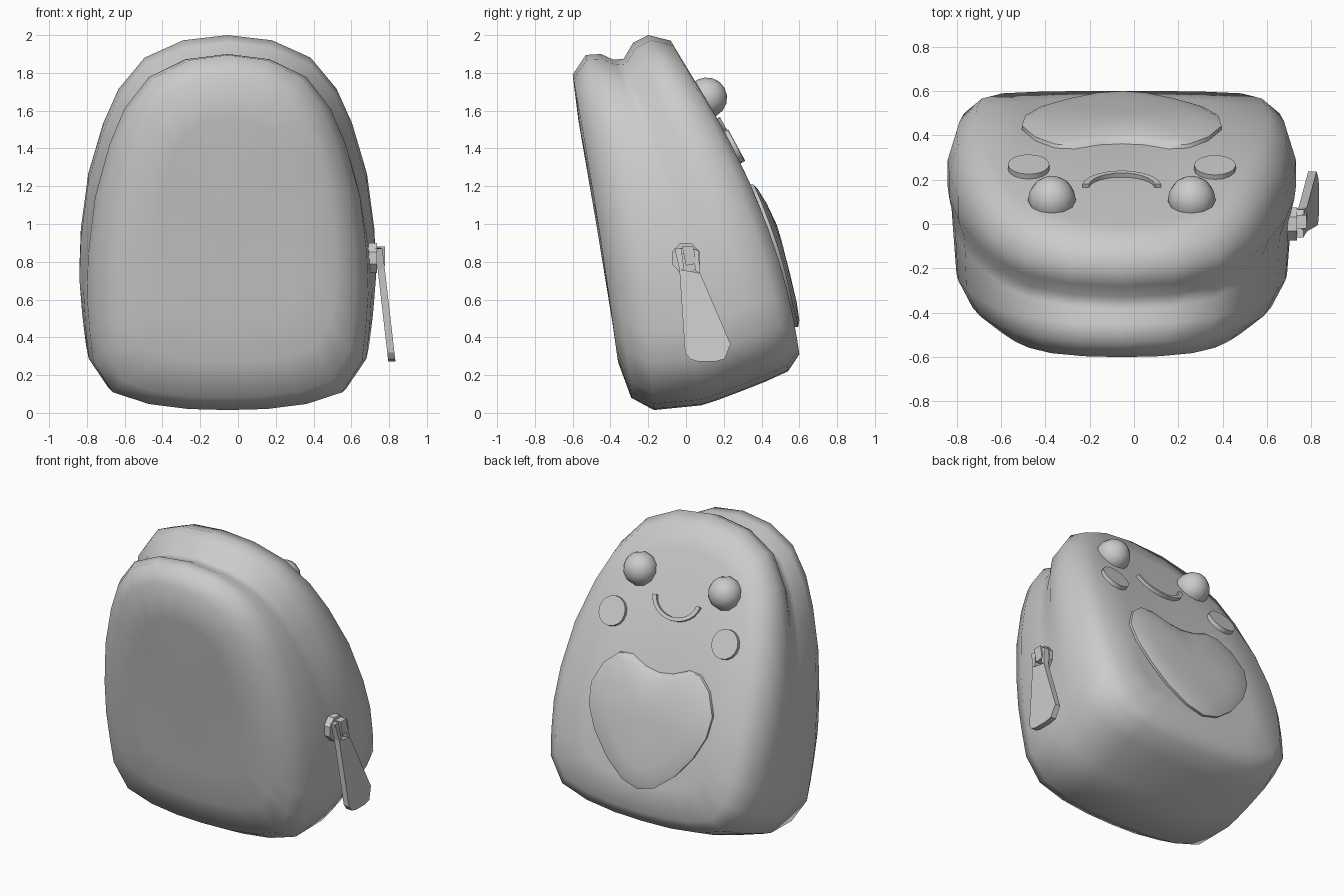
import bpy, bmesh, math
from mathutils import Vector, Matrix
from mathutils.bvhtree import BVHTree

if "Cube" in bpy.data.objects:
    bpy.data.objects.remove(bpy.data.objects["Cube"])

CX = -0.055  # centre line of the bag
grey = bpy.data.materials.new("soft grey")
grey.diffuse_color = (0.6, 0.6, 0.6, 1)
grey.use_nodes = True
grey.node_tree.nodes["Principled BSDF"].inputs["Base Color"].default_value = grey.diffuse_color


def finish(bm, name, angle):
    bmesh.ops.recalc_face_normals(bm, faces=bm.faces)
    me = bpy.data.meshes.new(name)
    bm.to_mesh(me)
    bm.free()
    ob = bpy.data.objects.new(name, me)
    bpy.context.collection.objects.link(ob)
    me.materials.append(grey)
    bpy.ops.object.select_all(action='DESELECT')
    ob.select_set(True)
    bpy.context.view_layer.objects.active = ob
    bpy.ops.object.shade_smooth_by_angle(angle=math.radians(angle))
    return ob


def bridge(bm, a, b):
    n = len(a)
    for i in range(n):
        bm.faces.new((a[i], a[(i + 1) % n], b[(i + 1) % n], b[i]))


def fan(bm, ring, co):
    c = bm.verts.new(co)
    for i in range(len(ring)):
        bm.faces.new((ring[i], ring[(i + 1) % len(ring)], c))


def mirrored(half):
    return half + [(-x, z) for x, z in half[-2:0:-1]]


# bag body: arch outline (width, height) lofted through tilted rings
arch = mirrored([(0, 1), (.3, .985), (.56, .935), (.735, .845), (.84, .745), (.94, .6),
                 (.99, .44), (1, .325), (.98, .22), (.955, .135), (.815, .05),
                 (.56, .017), (.28, .003), (0, 0)])
# top y, top z, bottom y, bottom z, half width, bow, groove
rings = [(-.57, 1.55, -.39, .48, .38, .01, 0),
         (-.60, 1.79, -.36, .27, .57, .01, 0),
         (-.53, 1.895, -.29, .08, .68, .02, 0),
         (-.45, 1.90, -.17, .015, .745, .04, 0),
         (-.385, 1.87, .08, .04, .775, .08, .05),
         (-.33, 1.875, .16, .065, .78, .08, .05),
         (-.28, 1.96, .28, .11, .785, .08, 0),
         (-.20, 2.0, .42, .165, .785, .08, 0),
         (-.08, 1.97, .54, .22, .745, .09, 0),
         (.0, 1.83, .60, .31, .66, .10, 0),
         (.165, 1.556, .57, .49, .45, .05, 0)]
bm = bmesh.new()
loops = []
for ty, tz, by, bz, w, bow, g in rings:
    loops.append([bm.verts.new((CX + x * w * (1 - g * u),
                                by + (ty - by) * u + bow * 4 * u * (1 - u),
                                bz + (tz - bz) * u)) for x, u in arch])
for a, b in zip(loops, loops[1:]):
    bridge(bm, a, b)
fan(bm, loops[0], (CX, -.475, 1.0))
fan(bm, loops[-1], (CX, .425, 1.02))
bmesh.ops.recalc_face_normals(bm, faces=bm.faces)
tree = BVHTree.FromBMesh(bm)
finish(bm, "bag_body", 80)


def surf(x, z):
    """y of the decorated side of the bag at x, z"""
    hit = tree.ray_cast(Vector((x, 2, z)), Vector((0, -1, 0)))[0]
    return hit.y if hit else 0.3


def face_frame(x, z):
    """local x = sideways, y = up the slope, z = outward"""
    out = Vector((0, .88, .475)).normalized()
    side = Vector((-1, 0, 0))
    m = Matrix((side, out.cross(side), out)).transposed().to_4x4()
    return Matrix.Translation((x, surf(x, z), z)) @ m


# eyes and cheeks
for s, label in ((-1, "left"), (1, "right")):
    bm = bmesh.new()
    bmesh.ops.create_uvsphere(bm, u_segments=12, v_segments=8, radius=.108)
    bm.transform(Matrix.Translation((CX + s * .315, .11, 1.668)) @
                 Matrix.Rotation(-1.08, 4, 'X'))
    finish(bm, label + "_eye", 80)
    bm = bmesh.new()
    bmesh.ops.create_cone(bm, cap_ends=True, segments=16, radius1=.094, radius2=.094,
                          depth=.05, matrix=face_frame(CX + s * .42, 1.405))
    finish(bm, label + "_cheek", 40)

# smiling mouth: box section swept along an arc
bm = bmesh.new()
N = 12
secs = []
frame = face_frame(CX, 1.51)
for i in range(N + 1):
    t = math.pi + math.radians(8) + (math.pi - math.radians(16)) * i / N
    secs.append([bm.verts.new(frame @ Vector((r * math.cos(t), .07 + r * .82 * math.sin(t), h)))
                 for r, h in ((.15, -.03), (.178, -.03), (.178, .02), (.15, .02))])
for a, b in zip(secs, secs[1:]):
    bridge(bm, a, b)
bm.faces.new(secs[0])
bm.faces.new(secs[-1])
finish(bm, "mouth", 40)

# puffy heart patch following the bag surface
heart = mirrored([(0, 1.15), (.1, 1.165), (.21, 1.21), (.3, 1.205), (.39, 1.13), (.45, 1.0),
                  (.435, .87), (.365, .73), (.25, .59), (.12, .49), (0, .455)])
bm = bmesh.new()
loops = []
for k, off in ((1, -.03), (1, .018), (.92, .03), (.7, .042), (.35, .048)):
    ring = []
    for x, z in heart:
        px, pz = CX + x * k, .88 + (z - .88) * k
        ring.append(bm.verts.new((px, surf(px, pz) + off, pz)))
    loops.append(ring)
for a, b in zip(loops, loops[1:]):
    bridge(bm, a, b)
fan(bm, loops[-1], (CX, surf(CX, .88) + .05, .88))
finish(bm, "heart_patch", 45)


# zipper: side-facing plates whose x follows a slanted line
def plate(bm, pts, x0, thick, slope=0.0):
    lo, hi = [[bm.verts.new((x0 + d + (.86 - z) * slope, y, z)) for y, z in pts]
              for d in (0, thick)]
    bridge(bm, lo, hi)
    bm.faces.new(lo)
    bm.faces.new(hi)


bm = bmesh.new()
plate(bm, [(.08 * math.cos(math.pi * (i + .5) / 4), .82 + .085 * math.sin(math.pi * (i + .5) / 4))
           for i in range(8)], .65, .085)
plate(bm, [(-.02, .88), (.04, .88), (.055, .79), (.0, .78)], .72, .058)
finish(bm, "zipper_slider", 30)

bm = bmesh.new()
plate(bm, [(-.035, .76), (.075, .74), (.236, .365), (.205, .285), (.16, .273), (.06, .273),
           (.02, .285), (-.005, .32)], .728, .038, .115)
plate(bm, [(-.035, .76), (-.01, .76), (-.025, .87), (-.06, .87)], .728, .038, .115)
plate(bm, [(.05, .75), (.075, .74), (.065, .86), (.035, .87)], .728, .038, .115)
plate(bm, [(-.06, .87), (-.055, .845), (.06, .845), (.065, .86), (.035, .875)], .728, .03, .115)
finish(bm, "zipper_pull", 30)
